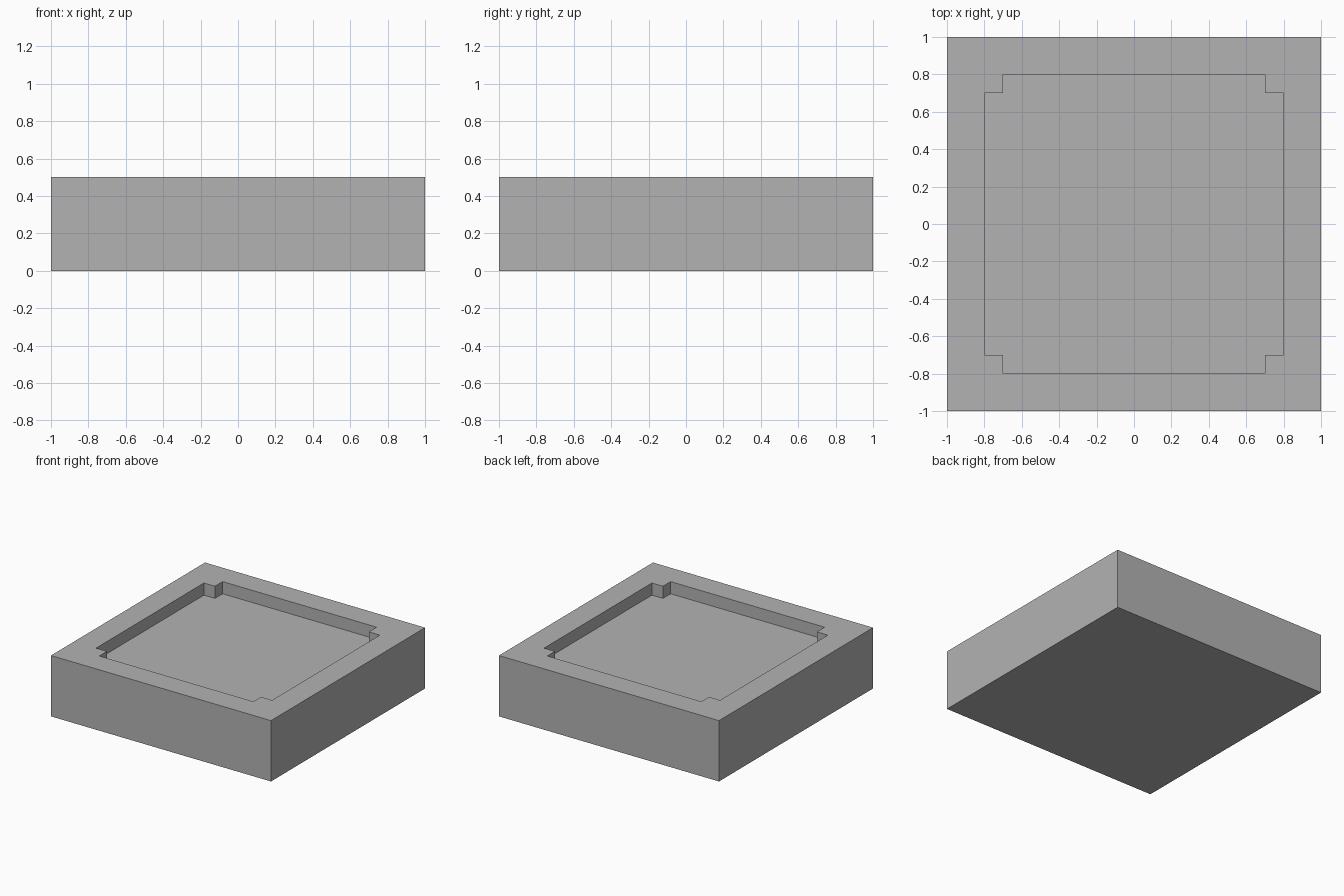
import bpy
import bmesh
from mathutils import Vector

cube = bpy.data.objects.get("Cube")
if cube:
    bpy.data.objects.remove(cube, do_unlink=True)

HEIGHT = 0.5    # slab thickness
DEPTH = 0.1     # recess depth
OUTER = 0.8     # recess half width
NOTCH = 0.7     # where the corner notches begin

# Plain grey material
grey = bpy.data.materials.new("grey")
grey.use_nodes = True
colour = (0.45, 0.45, 0.45, 1)
grey.diffuse_color = colour
grey.node_tree.nodes["Principled BSDF"].inputs["Base Color"].default_value = colour

# Square slab
bm = bmesh.new()
bmesh.ops.create_cube(bm, size=1)
bmesh.ops.scale(bm, vec=(2, 2, HEIGHT), verts=bm.verts)
bmesh.ops.translate(bm, vec=(0, 0, HEIGHT / 2), verts=bm.verts)


def top_faces():
    return [f for f in bm.faces if f.calc_center_median().z > HEIGHT - 0.001]


# Score the top along the recess outline
for axis in (Vector((1, 0, 0)), Vector((0, 1, 0))):
    for offset in (-OUTER, -NOTCH, NOTCH, OUTER):
        faces = top_faces()
        edges = {e for f in faces for e in f.edges}
        verts = {v for f in faces for v in f.verts}
        bmesh.ops.bisect_plane(bm, geom=[*verts, *edges, *faces],
                               plane_co=axis * offset, plane_no=axis)


def in_recess(face):
    c = face.calc_center_median()
    x, y = abs(c.x), abs(c.y)
    return max(x, y) < OUTER and min(x, y) < NOTCH and not (x > NOTCH and y > NOTCH)


# Sink the notched recess and merge its floor into one face
region = [f for f in top_faces() if in_recess(f)]
result = bmesh.ops.extrude_face_region(bm, geom=region)["geom"]
floor_verts = [g for g in result if isinstance(g, bmesh.types.BMVert)]
floor_faces = [g for g in result if isinstance(g, bmesh.types.BMFace)]
bmesh.ops.translate(bm, vec=(0, 0, -DEPTH), verts=floor_verts)
old = [f for f in region if f.is_valid]
if old:
    bmesh.ops.delete(bm, geom=old, context='FACES')
bmesh.ops.dissolve_faces(bm, faces=floor_faces)
bmesh.ops.recalc_face_normals(bm, faces=bm.faces)

mesh = bpy.data.meshes.new("recessed_slab")
bm.to_mesh(mesh)
bm.free()
mesh.materials.append(grey)
slab = bpy.data.objects.new("recessed_slab", mesh)
bpy.context.collection.objects.link(slab)
